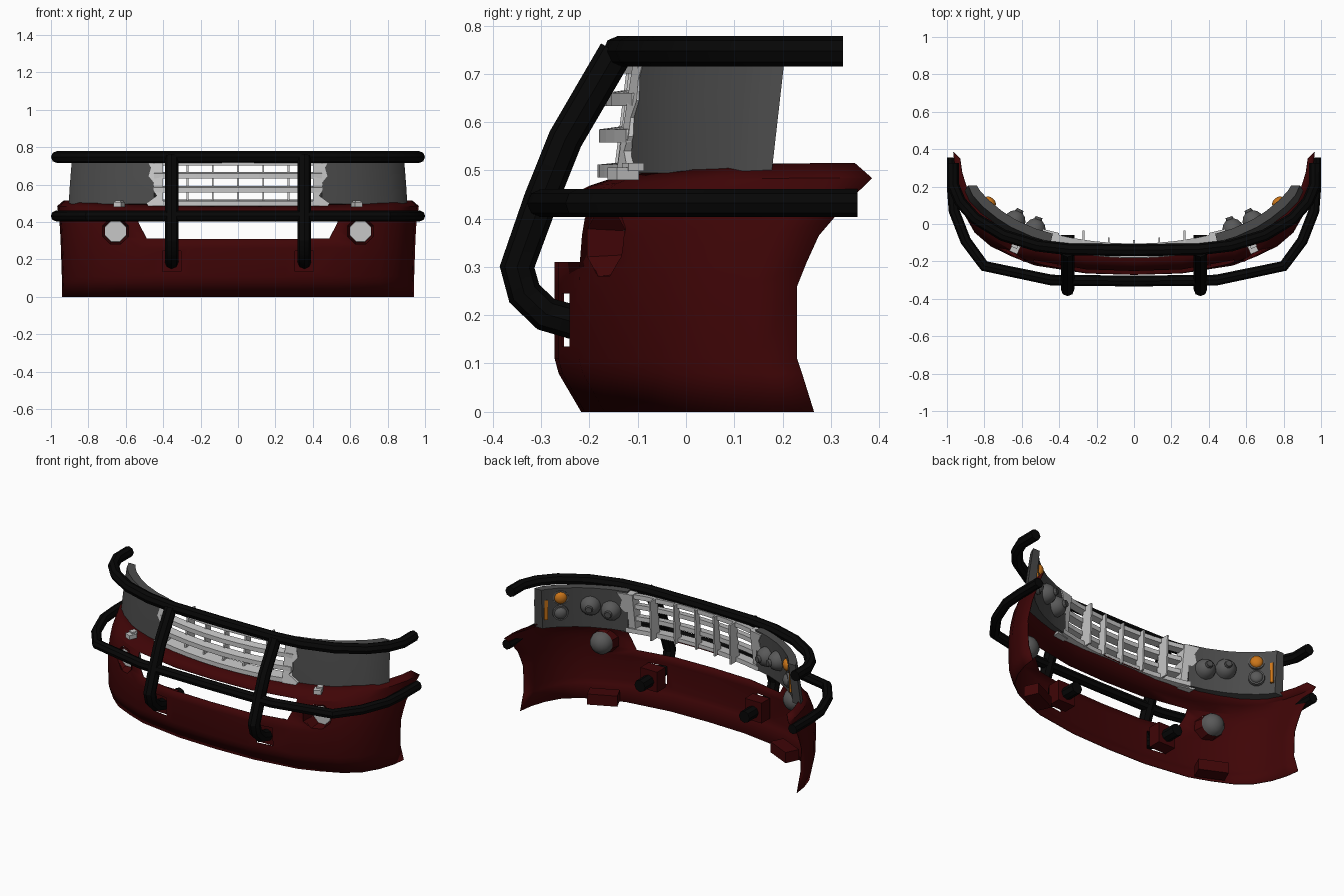
import bpy, bmesh, math
from mathutils import Vector, Matrix

if "Cube" in bpy.data.objects:
    bpy.data.objects.remove(bpy.data.objects["Cube"], do_unlink=True)


def material(name, r, g, b):
    m = bpy.data.materials.new(name)
    m.use_nodes = True
    m.diffuse_color = (r, g, b, 1)
    m.node_tree.nodes["Principled BSDF"].inputs["Base Color"].default_value = (r, g, b, 1)
    return m


RED = material("dark_red", .05, .0015, .002)
BLACK = material("black", .002, .002, .002)
GREY = material("dark_grey", .072, .072, .072)
MID = material("reflector_grey", .1, .1, .1)
LIGHT = material("light_grey", .57, .57, .57)
ORANGE = material("orange", .6, .18, .01)


def finish(name, bm, mat, smooth=None):
    bmesh.ops.recalc_face_normals(bm, faces=bm.faces)
    mesh = bpy.data.meshes.new(name)
    bm.to_mesh(mesh)
    bm.free()
    mesh.materials.append(mat)
    ob = bpy.data.objects.new(name, mesh)
    bpy.context.collection.objects.link(ob)
    if smooth:
        bpy.ops.object.select_all(action='DESELECT')
        ob.select_set(True)
        bpy.context.view_layer.objects.active = ob
        bpy.ops.object.shade_smooth_by_angle(angle=math.radians(smooth))
    return ob


def loft(name, sections, mat, closed=True, smooth=None, skip=lambda i, j: False):
    """Skin a list of cross-sections; closed sections get end caps."""
    bm = bmesh.new()
    rows = [[bm.verts.new(p) for p in s] for s in sections]
    n = len(rows[0])
    for i in range(len(rows) - 1):
        for j in range(n if closed else n - 1):
            if not skip(i, j):
                k = (j + 1) % n
                bm.faces.new((rows[i][j], rows[i][k], rows[i + 1][k], rows[i + 1][j]))
    if closed:
        bm.faces.new(rows[0])
        bm.faces.new(rows[-1])
    return finish(name, bm, mat, smooth)


def box(name, center, size, mat, turn=0):
    bm = bmesh.new()
    m = Matrix.Translation(center) @ Matrix.Rotation(turn, 4, 'Z') @ Matrix.Diagonal((*size, 1))
    bmesh.ops.create_cube(bm, size=1, matrix=m)
    return finish(name, bm, mat)


def aim(center, direction):
    return Matrix.Translation(center) @ Vector(direction).to_track_quat('Z', 'Y').to_matrix().to_4x4()


def disc(name, center, direction, r1, r2, depth, mat, sides=16):
    bm = bmesh.new()
    bmesh.ops.create_cone(bm, cap_ends=True, segments=sides, radius1=r1, radius2=r2, depth=depth,
                          matrix=aim(center, direction) @ Matrix.Rotation(math.pi / sides, 4, 'Z'))
    return finish(name, bm, mat)


def dome(name, center, direction, r, squash, mat):
    """Half sphere standing on its centre."""
    bm = bmesh.new()
    bmesh.ops.create_uvsphere(bm, u_segments=14, v_segments=8, radius=r)
    bmesh.ops.delete(bm, geom=[v for v in bm.verts if v.co.z < -.001], context='VERTS')
    bm.transform(aim(center, direction) @ Matrix.Diagonal((1, 1, squash, 1)))
    return finish(name, bm, mat, 40)


def apply_modifier(ob, kind, **settings):
    mod = ob.modifiers.new(kind, kind)
    for key, value in settings.items():
        setattr(mod, key, value)
    bpy.context.view_layer.objects.active = ob
    bpy.ops.object.modifier_apply(modifier=mod.name)


def cut(ob, cutter):
    apply_modifier(ob, 'BOOLEAN', object=cutter, operation='DIFFERENCE')
    bpy.data.objects.remove(cutter, do_unlink=True)


def tube(name, points, r):
    """Eight-sided tube through a list of points."""
    cu = bpy.data.curves.new(name, 'CURVE')
    cu.dimensions = '3D'
    cu.bevel_depth, cu.bevel_resolution, cu.use_fill_caps = r, 2, True
    sp = cu.splines.new('POLY')
    sp.points.add(len(points) - 1)
    for p, co in zip(sp.points, points):
        p.co = (*co, 1)
    tmp = bpy.data.objects.new(name + "_path", cu)
    bpy.context.collection.objects.link(tmp)
    bpy.context.view_layer.update()
    bm = bmesh.new()
    bm.from_mesh(tmp.evaluated_get(bpy.context.evaluated_depsgraph_get()).to_mesh())
    bpy.data.objects.remove(tmp, do_unlink=True)
    return finish(name, bm, BLACK, 30)


def both(half):
    """Mirror a half plan that starts on the centre line."""
    return [(-x, y) for x, y in half[:0:-1]] + half


# Bumper shell: one plan curve, scaled per height row (z, front y, half width, rear y)
PLAN = both([(0, 0), (.27, .015), (.56, .1), (.69, .195), (.81, .305), (.9, .45),
             (.957, .64), (.988, .83), (1, 1)])
ROWS = [(0, -.215, .94, .265), (.08, -.262, .94, .24), (.11, -.27, .94, .23),
        (.26, -.27, .945, .23), (.31, -.27, .947, .25), (.365, -.268, .95, .275),
        (.4, -.265, .953, .305), (.44, -.25, .958, .34), (.484, -.2, .965, .385),
        (.514, -.11, .93, .35)]
shell = []
for row, (z, yf, w, yr) in enumerate(ROWS):
    # the air intake narrows downwards, and the top edge dips at the middle
    pinch = {4: .92, 5: .97}.get(row, 1)
    dip = .018 if row > 7 else 0
    shell.append([(fx * w * (pinch if abs(fx) == .56 else 1), yf + fy * (yr - yf),
                   z - dip * (1 - fx * fx)) for fx, fy in PLAN])
bumper = loft("bumper_shell", shell, RED, closed=False, smooth=25,
              skip=lambda i, j: 4 <= i < 7 and 6 <= j < 10)
apply_modifier(bumper, 'SOLIDIFY', thickness=.004, offset=0)

# Horizontal guard tubes
UPPER = both([(0, -.14), (.35, -.135), (.52, -.115), (.7, -.06), (.85, .03),
              (.93, .12), (.968, .21), (.968, .325)])
LOWER = both([(0, -.305), (.44, -.3), (.8, -.225), (.9, -.09), (.962, .07),
              (.972, .2), (.972, .355)])
tube("upper_guard_tube", [(x, y, .747) for x, y in UPPER], .032)
tube("lower_guard_tube", [(x, y, .432) for x, y in LOWER], .029)

# Grille slats: curved bars with a wedge section
for k, (z, y0, d) in enumerate([(.718, -.145, .04), (.65, -.168, .045),
                                (.575, -.18, .05), (.502, -.183, .07)]):
    secs = []
    for i in range(-4, 5):
        x = i * .112
        y = y0 + .28 * x * x
        secs.append([(x, y, z - .017), (x, y, z + .01), (x, y + d, z + .017), (x, y + d, z - .01)])
    loft(f"grille_slat_{k + 1}", secs, LIGHT)

# Upright fins behind the slats
for i in range(5):
    x = (i - 2) * .135
    y, back = -.14 + .28 * x * x, -.085 + .7 * x * x
    loft(f"grille_fin_{i + 1}",
         [[(x + s, y - .01, .49), (x + s, back - .01, .49), (x + s, back, .735),
           (x + s, y + .02, .735)] for s in (-.005, .005)], LIGHT)

# Headlight plan, inner edge to rear edge
LAMP = [(.45, -.115), (.55, -.09), (.665, -.043), (.74, .0), (.82, .06), (.878, .12), (.905, .178)]


def lamp_at(i):
    """Plan point and inward direction at a station of the headlight."""
    if i == len(LAMP) - 1:
        return Vector(LAMP[i]), Vector((-1, 0))
    t = (Vector(LAMP[i + 1]) - Vector(LAMP[max(i - 1, 0)])).normalized()
    return Vector(LAMP[i]), Vector((-t.y, t.x))


for s, side in ((1, "left"), (-1, "right")):
    # Headlight housing
    secs = []
    for i in range(len(LAMP)):
        p, n = lamp_at(i)
        sec = []
        for off, z in ((0, .495), (.004, .57), (.01, .65), (.018, .745), (.065, .745), (.055, .495)):
            q = p + n * off
            back = .025 * i / 6 * (z - .5) / .22
            sec.append((s * q.x, q.y + back, z))
        secs.append(sec)
    loft(side + "_headlight", secs, GREY, smooth=25)

    # Reflectors and bulbs on the back of the headlight
    def behind(i, off, z):
        p, n = lamp_at(i)
        q = p + n * off
        return Vector((s * q.x, q.y, z)), Vector((s * n.x, n.y, 0))

    for part, i, z, r in (("inner", 1, .615, .06), ("main", 2, .635, .06)):
        c, d = behind(i, .058, z)
        dome(f"{side}_{part}_reflector", c, d, r, 1.1, MID)
        disc(f"{side}_{part}_bulb_socket", c + d * r * 1.1, d, r * .4, r * .3, .02, GREY, 10)
    for part, z, mat in (("signal", .685, ORANGE), ("marker", .59, MID)):
        c, d = behind(4, .07, z)
        disc(f"{side}_{part}_ring", c, d, .047, .044, .02, MID)
        dome(f"{side}_{part}_bulb", c + d * .009, d, .036, .6, mat)
    c, d = behind(5, .064, .615)
    box(side + "_side_reflector", c + Vector((s * .008, .014, 0)), (.018, .02, .12), ORANGE,
        math.atan2(d.y, d.x) - math.pi / 2)

    # Jagged end plate of the grille
    outline = [(.4, .735), (.49, .735), (.465, .69), (.478, .645), (.45, .61), (.455, .57),
               (.435, .54), (.49, .5), (.48, .485), (.4, .485)]
    loft(side + "_grille_end",
         [[(s * x, -.145 + (z - .49) * .15 + (x - .4) * .25 + t, z) for x, z in outline]
          for t in (0, .06)], LIGHT)

    # Guard upright, hooked into a square socket in the bumper
    path = [(-.145, .745), (-.25, .565), (-.3, .44), (-.35, .3), (-.335, .245),
            (-.29, .202), (-.23, .185), (-.058, .185)]
    tube(side + "_guard_upright", [(s * .355, y, z) for y, z in path], .036)
    cut(bumper, box("socket_cutter", (s * .355, -.25, .19), (.1, .1, .11), RED))
    box(side + "_upright_mount", (s * .355, -.185, .19), (.114, .08, .124), RED)

    # Fog lamp: octagonal cup sunk into the bumper, pale lens, domed back
    fx, fz, floor = s * .655, .35, -.118
    cut(bumper, disc("fog_cutter", (fx, -.18, fz), (0, -1, 0), .074, .074, .2, RED, 8))
    cup = []
    for r, sunk in ((.076, False), (.064, True), (.001, True)):
        ring = [(r * math.cos(a), r * math.sin(a))
                for a in (math.pi * (k + .5) / 4 for k in range(9))]
        cup.append([(fx + u, floor if sunk else -.166 + s * u * .55, fz + v) for u, v in ring])
    loft(side + "_fog_cup", cup, RED, closed=False)
    disc(side + "_fog_lens", (fx, floor - .003, fz), (0, -1, 0), .062, .06, .005, LIGHT, 8)
    dome(side + "_fog_lamp_back", (fx, floor + .001, fz), (-s * .2, 1, 0), .068, .9, MID)

    # Washer nozzle on the bumper top, and pocket low inside the bumper
    turn = s * math.radians(25)
    box(side + "_washer_base", (s * .635, -.13, .493), (.045, .05, .026), LIGHT, turn)
    box(side + "_washer_cap", (s * .635, -.11, .507), (.034, .035, .016), LIGHT, turn)
    box(side + "_lower_pocket", (s * .615, -.078, .04), (.17, .085, .065), RED, turn)
